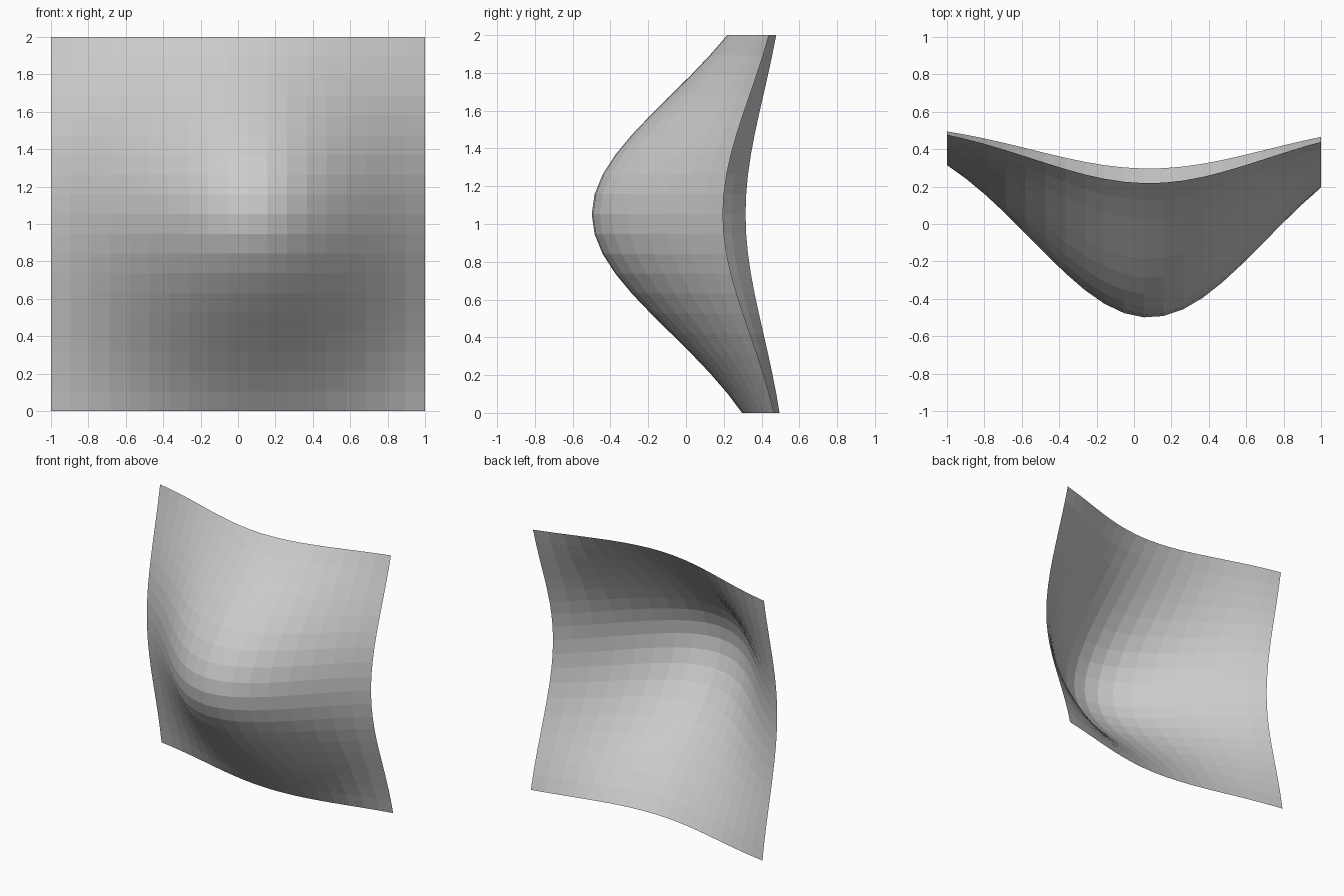
import bpy, bmesh
from math import exp

if "Cube" in bpy.data.objects:
    bpy.data.objects.remove(bpy.data.objects["Cube"])

N = 19  # cells per side

def bulge(x, z):
    # bell-shaped push towards the front, peak slightly off centre
    r2 = (x - 0.08) ** 2 + (z - 1.052) ** 2
    return 0.553 - 1.053 * exp(-r2 / 0.784)

# flat-shaded square sheet with a single bulge
bm = bmesh.new()
bmesh.ops.create_grid(bm, x_segments=N, y_segments=N, size=1)
for v in bm.verts:
    x, z = v.co.x, v.co.y + 1
    v.co = (x, bulge(x, z), z)
mesh = bpy.data.meshes.new("bulged_sheet")
bm.to_mesh(mesh)
bm.free()
sheet = bpy.data.objects.new("bulged_sheet", mesh)
bpy.context.collection.objects.link(sheet)
